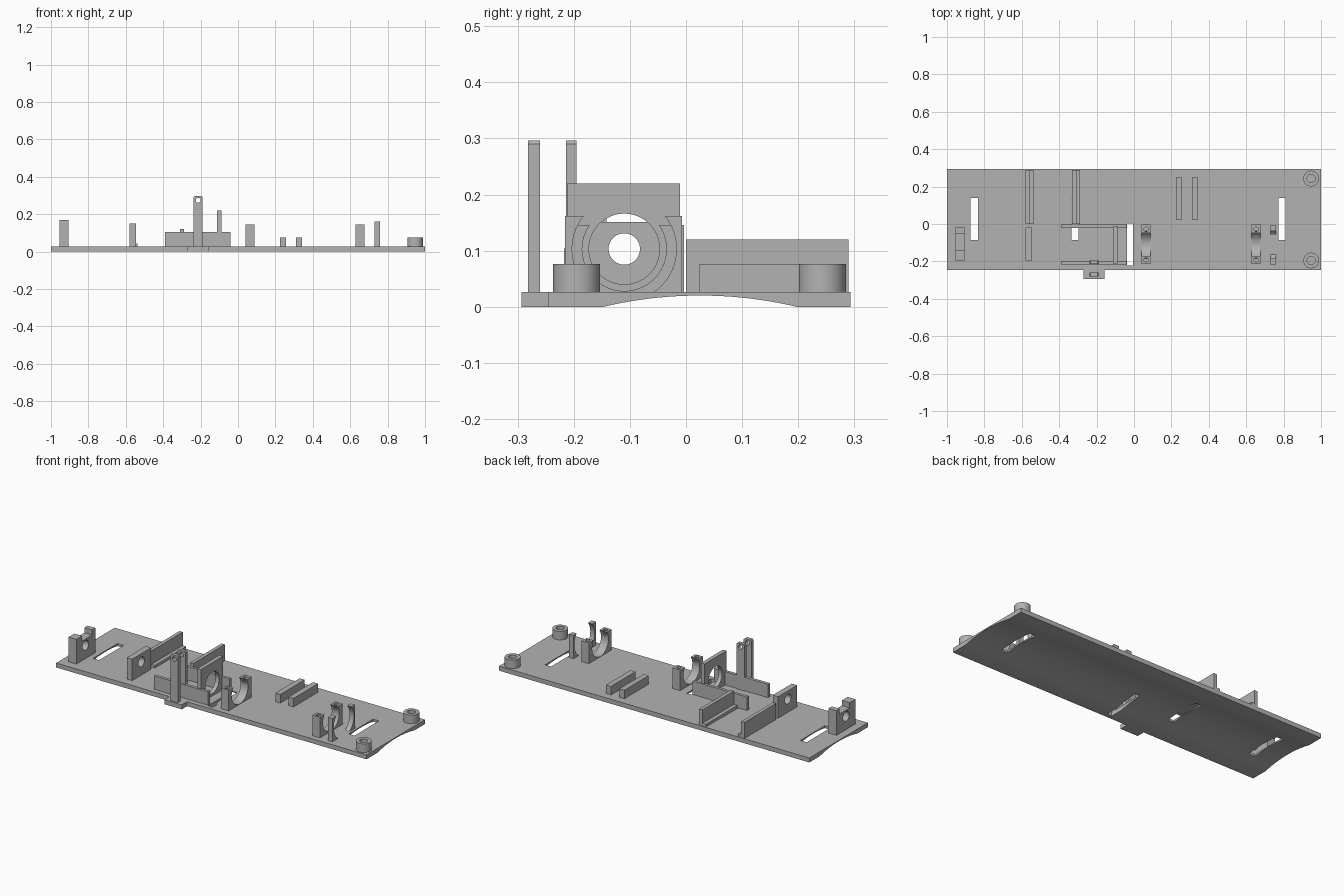
import bpy, math

cube = bpy.data.objects.get("Cube")
if cube:
    bpy.data.objects.remove(cube, do_unlink=True)

grey = bpy.data.materials.new("light grey plastic")
grey.use_nodes = True
grey.diffuse_color = (0.45, 0.45, 0.45, 1)
grey.node_tree.nodes["Principled BSDF"].inputs["Base Color"].default_value = (0.45, 0.45, 0.45, 1)

FLOOR = 0.026           # top of the base plate
AXLE = (-0.11, 0.103)   # y, z of the shared axis


def box(name, x0, x1, y0, y1, z0, z1):
    bpy.ops.mesh.primitive_cube_add(size=1, location=((x0 + x1) / 2, (y0 + y1) / 2, (z0 + z1) / 2))
    ob = bpy.context.object
    ob.scale = (x1 - x0, y1 - y0, z1 - z0)
    bpy.ops.object.transform_apply(location=False, rotation=False, scale=True)
    ob.name = name
    ob.data.materials.append(grey)
    return ob


def cylinder(name, centre, radius, length, axis="Z", sides=48):
    turn = {"X": (0, math.pi / 2, 0), "Y": (math.pi / 2, 0, 0), "Z": (0, 0, 0)}[axis]
    bpy.ops.mesh.primitive_cylinder_add(vertices=sides, radius=radius, depth=length,
                                        location=centre, rotation=turn)
    ob = bpy.context.object
    ob.name = name
    ob.data.materials.append(grey)
    return ob


def cut(target, *cutters):
    for cutter in cutters:
        mod = target.modifiers.new("cut", "BOOLEAN")
        mod.operation = "DIFFERENCE"
        mod.solver = "EXACT"
        mod.object = cutter
        bpy.context.view_layer.objects.active = target
        bpy.ops.object.modifier_apply(modifier=mod.name)
        bpy.data.objects.remove(cutter, do_unlink=True)
    smooth(target)


def smooth(ob):
    bpy.ops.object.select_all(action="DESELECT")
    ob.select_set(True)
    bpy.context.view_layer.objects.active = ob
    bpy.ops.object.shade_smooth_by_angle(angle=math.radians(30))


def axle_hole(x, radius):
    return cylinder("axle_cutter", (x, *AXLE), radius, 0.2, "X", 64)


# Base plate with a shallow arched underside and four slots
base = box("base_plate", -1, 1, -0.245, 0.293, 0, FLOOR)
half, rise = 0.172, 0.02
arch_radius = (half ** 2 + rise ** 2) / (2 * rise)
cut(base, cylinder("arch_cutter", (0, 0.025, rise - arch_radius), arch_radius, 3, "X", 256))
for x0, x1, y0, y1 in ((-0.875, -0.835, -0.085, 0.14), (0.772, 0.81, -0.085, 0.14),
                       (-0.334, -0.297, -0.085, 0.14), (-0.038, -0.006, -0.222, 0.002)):
    cut(base, box("slot_cutter", x0, x1, y0, y1, -0.1, 0.1))
box("front_tab", -0.27, -0.157, -0.293, -0.244, 0, FLOOR)

# Corner screw bosses
for name, y in (("back_boss", 0.243), ("front_boss", -0.195)):
    boss = cylinder(name, (0.947, y, 0.049), 0.042, 0.054)
    cut(boss, cylinder("bore_cutter", (0.947, y, 0.076), 0.022, 0.09))

# Pocket walls with low inner ledges
for side, outer, inner, ledge in (("right", -0.58, -0.559, -0.537), ("left", -0.288, -0.309, -0.331)):
    box(side + "_pocket_wall", min(outer, inner), max(outer, inner), 0, 0.29, 0.02, 0.12)
    box(side + "_pocket_ledge", min(inner, ledge), max(inner, ledge), 0, 0.29, 0.02, 0.042)

# Pair of low rails
for name, x in (("right_rail", 0.24), ("left_rail", 0.325)):
    box(name, x - 0.016, x + 0.016, 0.024, 0.248, 0.02, 0.076)

# Motor bay: two long walls and a tall plate with a large hole
box("bay_front_wall", -0.39, -0.04, -0.217, -0.199, 0.02, 0.104)
box("bay_back_wall", -0.39, -0.04, -0.021, -0.004, 0.02, 0.104)
plate = box("bay_plate", -0.112, -0.089, -0.212, -0.011, 0.02, 0.22)
cut(plate, axle_hole(-0.1, 0.063))

# Drilled bearing plate and notched end bearing
bearing = box("bearing_plate", -0.58, -0.545, -0.195, -0.02, 0.02, 0.151)
cut(bearing, axle_hole(-0.56, 0.028))
end = box("end_bearing", -0.955, -0.905, -0.195, -0.02, 0.02, 0.17)
cut(end, axle_hole(-0.93, 0.028), box("notch_cutter", -1, -0.85, -0.142, -0.05, 0.14, 0.3))

# Open round cradles with small screw holes in their tips
for name, x in (("right_cradle", 0.065), ("left_cradle", 0.653)):
    cradle = box(name, x - 0.024, x + 0.024, -0.213, -0.004, 0.02, 0.146)
    cut(cradle, axle_hole(x, 0.075),
        cylinder("screw_cutter", (x, -0.028, 0.146), 0.012, 0.06, sides=24),
        cylinder("screw_cutter", (x, -0.192, 0.146), 0.012, 0.06, sides=24))

# Pair of thin curved hooks
hooks = box("side_hooks", 0.731, 0.759, -0.216, -0.007, 0.02, 0.162)
cut(hooks, axle_hole(0.745, 0.093))

# Twin pivot posts
for name, y0, y1 in (("front_post", -0.282, -0.26), ("rear_post", -0.214, -0.195)):
    post = box(name, -0.239, -0.19, y0, y1, 0.02, 0.296)
    bevel = post.modifiers.new("tip", "BEVEL")
    bevel.width = 0.006
    bevel.limit_method = "WEIGHT"
    weights = post.data.attributes.new("bevel_weight_edge", "FLOAT", "EDGE")
    for edge in post.data.edges:
        a, b = (post.data.vertices[i].co for i in edge.vertices)
        if a.z > 0 and b.z > 0 and abs(a.x - b.x) < 0.001:
            weights.data[edge.index].value = 1
    bpy.context.view_layer.objects.active = post
    bpy.ops.object.modifier_apply(modifier="tip")
    cut(post, cylinder("pin_cutter", (-0.213, (y0 + y1) / 2, 0.274), 0.013, 0.1, "Y", 24))
